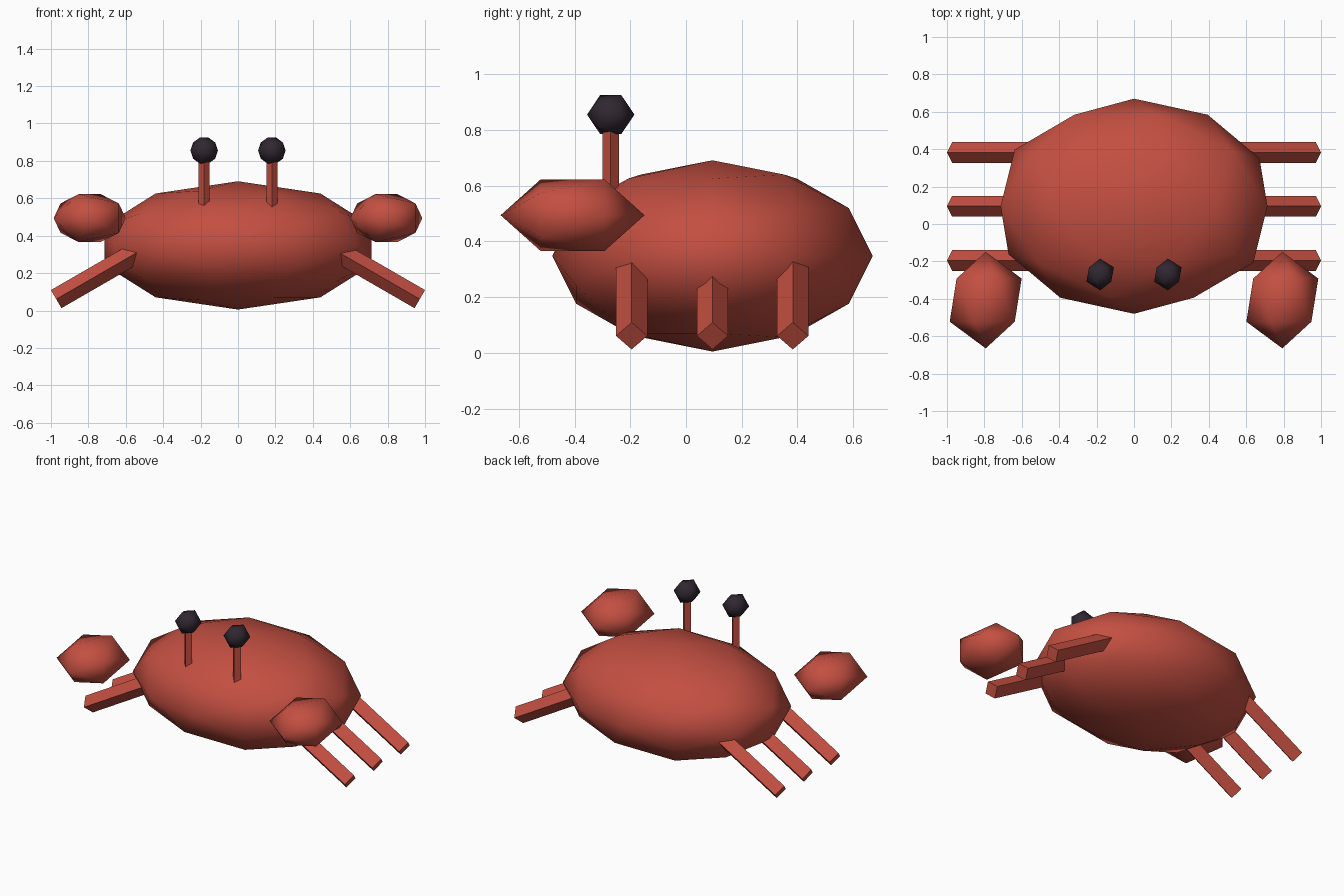
import bpy
from math import radians, sin, cos
from mathutils import Matrix, Vector

cube = bpy.data.objects.get("Cube")
if cube:
    bpy.data.objects.remove(cube, do_unlink=True)


def material(name, rgb):
    mat = bpy.data.materials.new(name)
    mat.use_nodes = True
    colour = (*rgb, 1)
    mat.diffuse_color = colour
    mat.node_tree.nodes["Principled BSDF"].inputs["Base Color"].default_value = colour
    return mat


red = material("shell red", (0.55, 0.078, 0.053))
dark = material("eye dark", (0.03, 0.02, 0.03))


def ball(name, centre, radii, detail, mat):
    """Low-poly ball with its poles turned to front and back, smooth shaded."""
    bpy.ops.mesh.primitive_ico_sphere_add(subdivisions=detail, radius=1)
    ob = bpy.context.object
    ob.name = name
    ob.data.transform(Matrix.Rotation(radians(-90), 4, 'X'))
    ob.data.transform(Matrix.Diagonal((*radii, 1)))
    ob.location = centre
    ob.data.materials.append(mat)
    bpy.ops.object.shade_smooth()
    return ob


def rod(name, start, end, radius, mat):
    """Four-sided rod standing on its corner, between two points."""
    start, end = Vector(start), Vector(end)
    bpy.ops.mesh.primitive_cylinder_add(vertices=4, radius=radius,
                                        depth=(end - start).length)
    ob = bpy.context.object
    ob.name = name
    angle = Vector((0, 0, 1)).rotation_difference(end - start)
    ob.data.transform(angle.to_matrix().to_4x4())
    ob.location = (start + end) / 2
    ob.data.materials.append(mat)
    return ob


# Body
ball("body", (0, 0.095, 0.348), (0.75, 0.575, 0.343), 2, red)

LEG_SLOPE = radians(30)
LEG_LENGTH = 0.6
for side, s in (("left", 1), ("right", -1)):
    # Claw
    ball(side + "_claw", (s * 0.793, -0.407, 0.494), (0.215, 0.258, 0.15), 1, red)
    # Eye on its stalk
    rod(side + "_eye_stalk", (s * 0.181, -0.27, 0.45), (s * 0.181, -0.27, 0.83), 0.029, red)
    ball(side + "_eye", (s * 0.181, -0.27, 0.855), (0.082, 0.085, 0.082), 1, dark)
    # Three legs
    for place, y in (("front", -0.195), ("middle", 0.095), ("back", 0.383)):
        foot = Vector((s * 0.972, y, 0.061))
        hip = foot + LEG_LENGTH * Vector((-s * cos(LEG_SLOPE), 0, sin(LEG_SLOPE)))
        rod(f"{side}_{place}_leg", hip, foot, 0.056, red)
